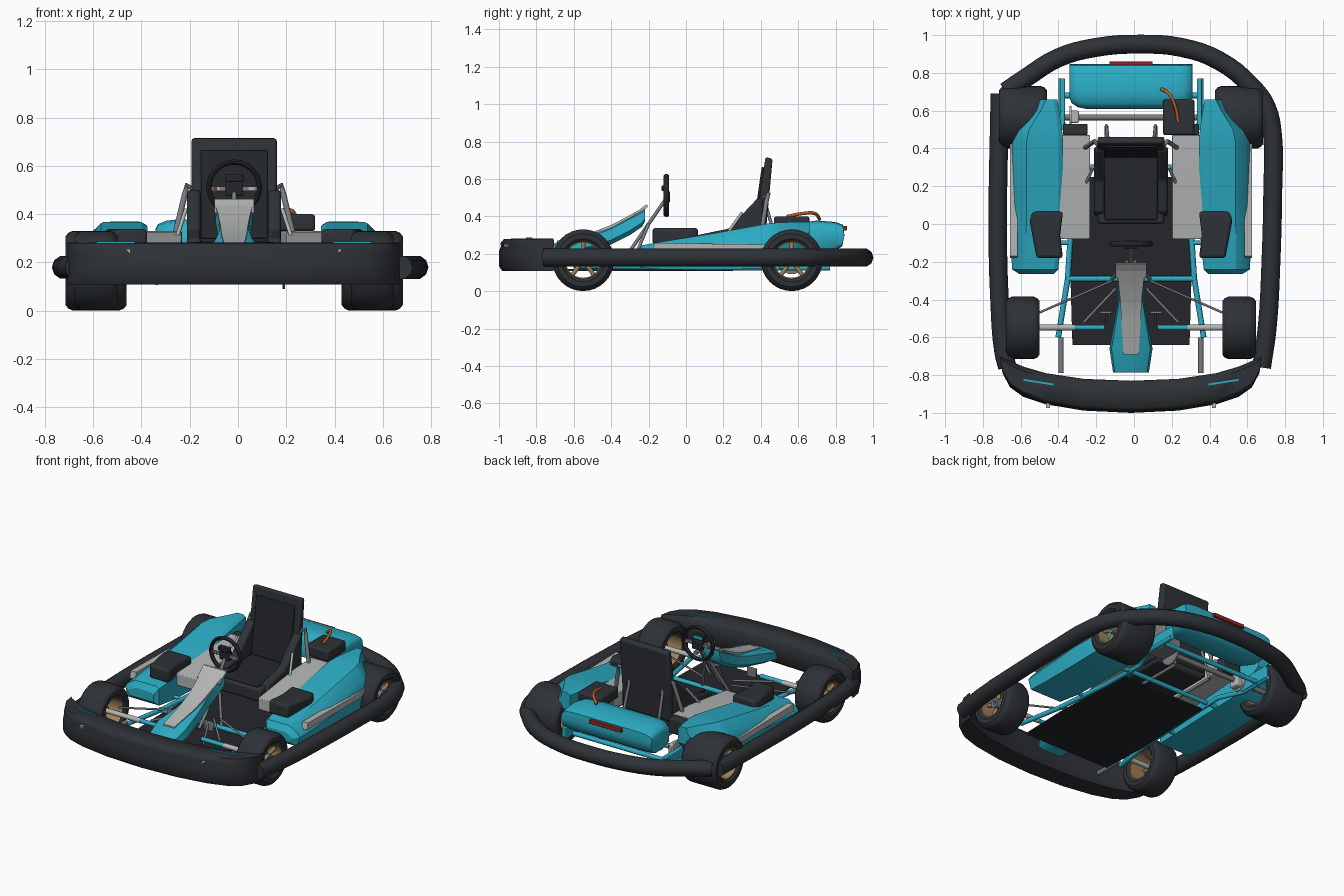
import bpy, bmesh
from math import sin, cos, pi, radians
from mathutils import Vector

if "Cube" in bpy.data.objects:
    bpy.data.objects.remove(bpy.data.objects["Cube"])

def mat(n, c):
    m = bpy.data.materials.new(n)
    m.diffuse_color = (*c, 1)
    m.use_nodes = True
    m.node_tree.nodes["Principled BSDF"].inputs["Base Color"].default_value = m.diffuse_color
    return m

DARK = mat("dark", (.027, .031, .037))
BLACK = mat("black", (.017, .019, .023))
TEAL = mat("teal", (.025, .42, .56))
LIGHT = mat("light", (.45, .47, .46))
METAL = mat("metal", (.2, .21, .22))
TAN = mat("tan", (.36, .22, .10))
ORANGE = mat("orange", (.5, .11, .02))
RED = mat("red", (.3, .02, .02))
CX = -.016  # the kart's own centre line

def finish(ob, m, mir=False, bevel=0, angle=38):
    ob.location.x = CX
    ob.data.materials.append(m)
    bpy.ops.object.select_all(action='DESELECT')
    ob.select_set(True)
    bpy.context.view_layer.objects.active = ob
    bpy.ops.object.shade_smooth_by_angle(angle=radians(angle))
    if bevel:
        b = ob.modifiers.new("bevel", 'BEVEL')
        b.width, b.segments = bevel, 2
    if mir:
        ob.modifiers.new("mirror", 'MIRROR').use_mirror_merge = False
    return ob

def loft(name, rings, m, closed=False, **k):
    bm = bmesh.new()
    vs = [[bm.verts.new(p) for p in r] for r in rings]
    n = len(vs[0])
    for i in range(len(vs) - (0 if closed else 1)):
        a, b = vs[i], vs[(i + 1) % len(vs)]
        for j in range(n):
            bm.faces.new((a[j], a[(j + 1) % n], b[(j + 1) % n], b[j]))
    if not closed:
        bm.faces.new(vs[0])
        bm.faces.new(vs[-1])
    bmesh.ops.recalc_face_normals(bm, faces=bm.faces)
    me = bpy.data.meshes.new(name)
    bm.to_mesh(me)
    bm.free()
    ob = bpy.data.objects.new(name, me)
    bpy.context.collection.objects.link(ob)
    return finish(ob, m, **k)

def prism(name, pts, axis, lo, hi, m, **k):
    def put(p, h):
        q = list(p)
        q.insert(axis, h)
        return q
    return loft(name, [[put(p, h) for p in pts] for h in (lo, hi)], m, **k)

def box(name, x0, x1, y0, y1, z0, z1, m, **k):
    return prism(name, [(x0, y0), (x1, y0), (x1, y1), (x0, y1)], 2, z0, z1, m, **k)

def lathe(name, prof, c, axis, m, n=32, **k):
    rings = []
    for i in range(n):
        t = 2 * pi * i / n
        ring = []
        for a, r in prof:
            q = [r * cos(t), r * sin(t)]
            q.insert(axis, a)
            ring.append(Vector(q) + Vector(c))
        rings.append(ring)
    return loft(name, rings, m, closed=True, **k)

def tube(name, pts, r, m, smooth=False, res=3, **k):
    cu = bpy.data.curves.new(name, 'CURVE')
    cu.dimensions = '3D'
    cu.bevel_depth, cu.bevel_resolution, cu.use_fill_caps = r, res, True
    cu.resolution_u = 4
    s = cu.splines.new('BEZIER' if smooth else 'POLY')
    if smooth:
        s.bezier_points.add(len(pts) - 1)
        for b, p in zip(s.bezier_points, pts):
            b.co = p
            b.handle_left_type = b.handle_right_type = 'AUTO'
    else:
        s.points.add(len(pts) - 1)
        for b, p in zip(s.points, pts):
            b.co = (*p, 1)
    ob = bpy.data.objects.new(name, cu)
    bpy.context.collection.objects.link(ob)
    bpy.ops.object.select_all(action='DESELECT')
    ob.select_set(True)
    bpy.context.view_layer.objects.active = ob
    bpy.ops.object.convert(target='MESH')
    return finish(bpy.context.view_layer.objects.active, m, **k)

# wraparound bumper tubes
ring = [(.675, -.76), (.705, -.55), (.725, -.2), (.735, .2), (.735, .45), (.7, .62), (.62, .73),
        (.45, .865), (.25, .935), (.03, .952), (-.2, .935), (-.4, .88), (-.57, .775), (-.68, .70)]
tube("rear_and_right_bumper", [(x + .016, y, .18) for x, y in ring], .05, DARK, smooth=True)
left = [(-.71, .69), (-.715, .45), (-.72, .2), (-.722, 0), (-.712, -.4), (-.69, -.68), (-.67, -.76)]
tube("left_bumper", [(x + .016, y, .18) for x, y in left], .049, DARK, smooth=True)

# front bumper, swept across x with front and back edges
half = [(0, -1, -.83), (.25, -.988, -.82), (.45, -.955, -.79), (.57, -.915, -.755),
        (.64, -.865, -.725), (.68, -.79, -.71), (.69, -.725, -.705)]
sect = [(.1, .108), (0, .135), (-.0, .215), (.06, .24), (.05, .258), (.16, .28), (.85, .282),
        (1, .255), (1, .14), (.86, .108)]
full = [(-x, f, b) for x, f, b in half[:0:-1]] + half
loft("front_bumper", [[(x, f + u * (b - f), z) for u, z in sect] for x, f, b in full], DARK, angle=50)
prism("bumper_strip", [(.41, -.855), (.57, -.83), (.57, -.82), (.41, -.845)], 2, .27, .288, TEAL, mir=True)
prism("bumper_marker", [(.43, .235), (.45, .255), (.43, .255)], 1, -.975, -.94, LIGHT, mir=True)

# wheels: tyre, rim, spokes and hub, mirrored
for nm, y, a, b in (("front", -.55, .484, .661), ("rear", .565, .445, .699)):
    c = (0, y, .166)
    tyre = [(a + .012, .1), (a, .115), (a, .142), (a + .012, .157), (a + .03, .165),
            (b - .03, .165), (b - .012, .157), (b, .142), (b, .115), (b - .012, .1)]
    lathe(nm + "_tyre", tyre, c, 0, DARK, mir=True)
    lathe(nm + "_rim", [(a + .012, .102), (b - .012, .102), (b - .012, .094), (a + .012, .094)], c, 0, TAN, mir=True)
    mid = b - .06
    lathe(nm + "_hub", [(mid - .05, .012), (mid - .05, .03), (mid + .03, .03), (mid + .03, .012)], c, 0, METAL, n=16, mir=True)
    for i in range(5):
        t = 2 * pi * i / 5 + pi / 2
        tube(nm + "_spoke", [(mid, y + r * cos(t), .166 + r * sin(t)) for r in (.02, .098)], .012, TAN, mir=True)

# floor and tube frame
prism("floor_pan", [(-.31, -.64), (.31, -.64), (.32, -.3), (.3, .25), (-.3, .25), (-.32, -.3)], 2, .108, .118, BLACK)
tube("frame_rail", [(.385, -.6, .135), (.335, -.29, .13), (.31, .1, .125), (.3, .4, .125), (.37, .55, .125), (.37, .77, .125)], .015, TEAL, mir=True)
for y, w in ((-.29, .345), (.3, .46), (.68, .37)):
    tube("frame_cross_tube", [(-w, y, .13), (w, y, .13)], .015, TEAL)
tube("seat_rail", [(.13, .2, .14), (.13, .52, .14)], .01, METAL, mir=True)
tube("pod_outrigger", [(.32, -.1, .13), (.5, -.1, .14)], .012, TEAL, mir=True)
tube("bumper_mount", [(.37, -.6, .16), (.37, -.79, .16)], .014, METAL, mir=True)
box("rear_upright", .35, .375, .5, .77, .12, .2, TEAL, mir=True, bevel=.005)

# axles and steering linkage
tube("rear_axle", [(-.6, .565, .166), (.6, .565, .166)], .016, METAL)
lathe("brake_disc", [(-.325, .015), (-.325, .06), (-.315, .06), (-.315, .015)], (0, .565, .166), 0, LIGHT, n=24)
box("brake_caliper", -.325, -.275, .535, .6, .12, .2, LIGHT, bevel=.008)
lathe("sprocket", [(.2, .015), (.2, .075), (.21, .075), (.21, .015)], (0, .565, .166), 0, METAL, n=24)
tube("front_axle_beam", [(.14, -.548, .166), (.32, -.548, .166)], .014, TEAL, mir=True)
tube("stub_axle", [(.3, -.548, .166), (.58, -.548, .166)], .016, LIGHT, mir=True)
tube("tie_rod", [(.1, -.3, .19), (.51, -.48, .17)], .006, METAL, mir=True)
tube("steering_arm", [(.08, -.34, .2), (.25, -.52, .17)], .007, METAL, mir=True)
tube("pedal_arm", [(.13, -.52, .12), (.13, -.47, .23)], .007, METAL, mir=True)
box("pedal", .1, .165, -.475, -.46, .19, .25, METAL, mir=True, bevel=.004)

# side pods: stations along y as (y, inner x, outer x, bottom, top)
pods = [(-.265, .41, .59, .15, .21), (-.24, .385, .63, .125, .245), (-.1, .37, .635, .115, .27),
        (.15, .36, .635, .115, .31), (.44, .36, .635, .12, .362), (.5, .365, .615, .14, .368),
        (.6, .38, .52, .2, .37), (.66, .39, .475, .26, .37)]
loft("side_pod", [[(i, y, b), (i, y, t - .012), (i + .02, y, t), (i + .7 * (o - i), y, t),
                   (o - .02, y, t - .25 * (t - b)), (o, y, t - .5 * (t - b)), (o - .02, y, b)]
                  for y, i, o, b, t in pods], TEAL, mir=True, angle=30)
prism("pod_side_stripe", [(-.18, .215), (-.17, .258), (.43, .25), (.38, .215)], 0, .6, .64, LIGHT, mir=True)
prism("pod_pad", [(.36, .065), (.52, .065), (.537, .02), (.5, -.18), (.36, -.18), (.375, -.06)],
      2, .25, .338, DARK, mir=True, bevel=.015)
prism("inner_panel", [(-.08, .2), (-.08, .275), (.3, .325), (.47, .33), (.47, .24)], 0, .217, .382, LIGHT, mir=True, bevel=.004)
box("panel_end_box", .23, .36, .47, .53, .23, .33, DARK, mir=True, bevel=.008)

# engine box, cable
box("engine_box", .17, .336, .47, .66, .33, .4, DARK, bevel=.012)
box("engine_block", .19, .32, .49, .64, .15, .33, METAL, bevel=.01)
tube("cable", [(.16, .715, .385), (.2, .69, .415), (.235, .62, .415), (.25, .54, .4)], .009, ORANGE, smooth=True)

# rear cowl with light bar
cowl = [(.61, .34), (.64, .37), (.7, .378), (.8, .37), (.84, .355), (.847, .3), (.835, .24), (.78, .205), (.7, .2), (.62, .23)]
ends = [(.325, .6), (.315, .8), (.28, .95), (.24, 1)]
st = [(-x, s) for x, s in ends] + [(x, s) for x, s in ends[::-1]]
loft("rear_cowl", [[(x, .845 + (y - .845) * (.35 + .65 * s), .285 + (z - .285) * s) for y, z in cowl] for x, s in st], TEAL, angle=50)
box("tail_light", -.115, .115, .835, .86, .325, .35, RED, bevel=.003)

# nose fairing: stations as (y, half width, top, bottom)
nose = [(-.785, .095, .225, .16), (-.66, .114, .272, .19), (-.5, .085, .308, .22), (-.4, .068, .345, .25),
        (-.3, .07, .398, .3), (-.235, .077, .432, .345), (-.22, .077, .438, .37)]
loft("nose_fairing", [[(-w, y, b + .25 * (t - b)), (-w * .9, y, t - .012), (-w * .6, y, t), (w * .6, y, t), (w * .9, y, t - .012),
                       (w, y, b + .25 * (t - b)), (w * .7, y, b), (-w * .7, y, b)] for y, w, t, b in nose], TEAL, angle=45)
plate = [(-.69, .04, .27), (-.5, .052, .316), (-.4, .057, .354), (-.3, .068, .407), (-.235, .08, .444), (-.205, .08, .463)]
loft("nose_panel", [[(-w, y, t), (w, y, t), (w, y, t - .015), (-w, y, t - .015)] for y, w, t in plate], LIGHT)
prism("number_plate", [(-.28, .4), (-.285, .407), (-.215, .463), (-.205, .46)], 0, -.082, .082, LIGHT)

# steering wheel and column
R = [(.015 * sin(2 * pi * i / 10), .104 + .011 * cos(2 * pi * i / 10)) for i in range(10)]
lathe("steering_wheel", R, (0, -.105, .512), 1, BLACK, n=36)
box("wheel_spoke_bar", -.1, .1, -.113, -.1, .497, .515, METAL)
box("wheel_hub", -.035, .035, -.12, -.085, .475, .535, BLACK, bevel=.006)
box("wheel_display", -.038, .038, -.13, -.1, .535, .565, BLACK, bevel=.004)
box("display_screen", -.03, .03, -.104, -.098, .54, .56, TEAL)
box("wheel_button", .06, .085, -.118, -.095, .5, .513, LIGHT, mir=True)
box("red_button", -.085, -.07, -.119, -.094, .5, .513, RED)
tube("steering_column", [(0, -.1, .505), (0, -.31, .2), (0, -.38, .13)], .01, METAL)
tube("column_support", [(.02, -.2, .36), (.1, -.29, .14)], .009, METAL, mir=True)

# seat: base, back, cushions, bolsters and stays
box("seat_base", -.177, .177, .0, .41, .2, .285, DARK, bevel=.015)
box("seat_cushion", -.14, .14, .02, .38, .28, .3, BLACK, bevel=.008)
prism("seat_back", [(.355, .24), (.425, .718), (.463, .708), (.42, .24)], 0, -.177, .177, DARK, bevel=.012)
prism("back_cushion", [(.352, .3), (.405, .665), (.43, .66), (.37, .3)], 0, -.138, .138, BLACK, bevel=.005)
prism("seat_bolster", [(.04, .22), (.06, .3), (.23, .335), (.385, .5), (.41, .5), (.41, .22)], 0, .14, .195, DARK, mir=True, bevel=.012)
tube("seat_stay", [(.165, .41, .5), (.195, .44, .52), (.205, .43, .48), (.25, .4, .29)], .012, METAL, mir=True)
tube("seat_strut", [(.2, .3, .42), (.245, .2, .28)], .008, LIGHT, mir=True)
tube("seat_rear_strut", [(.12, .43, .45), (.13, .52, .14)], .009, METAL, mir=True)
